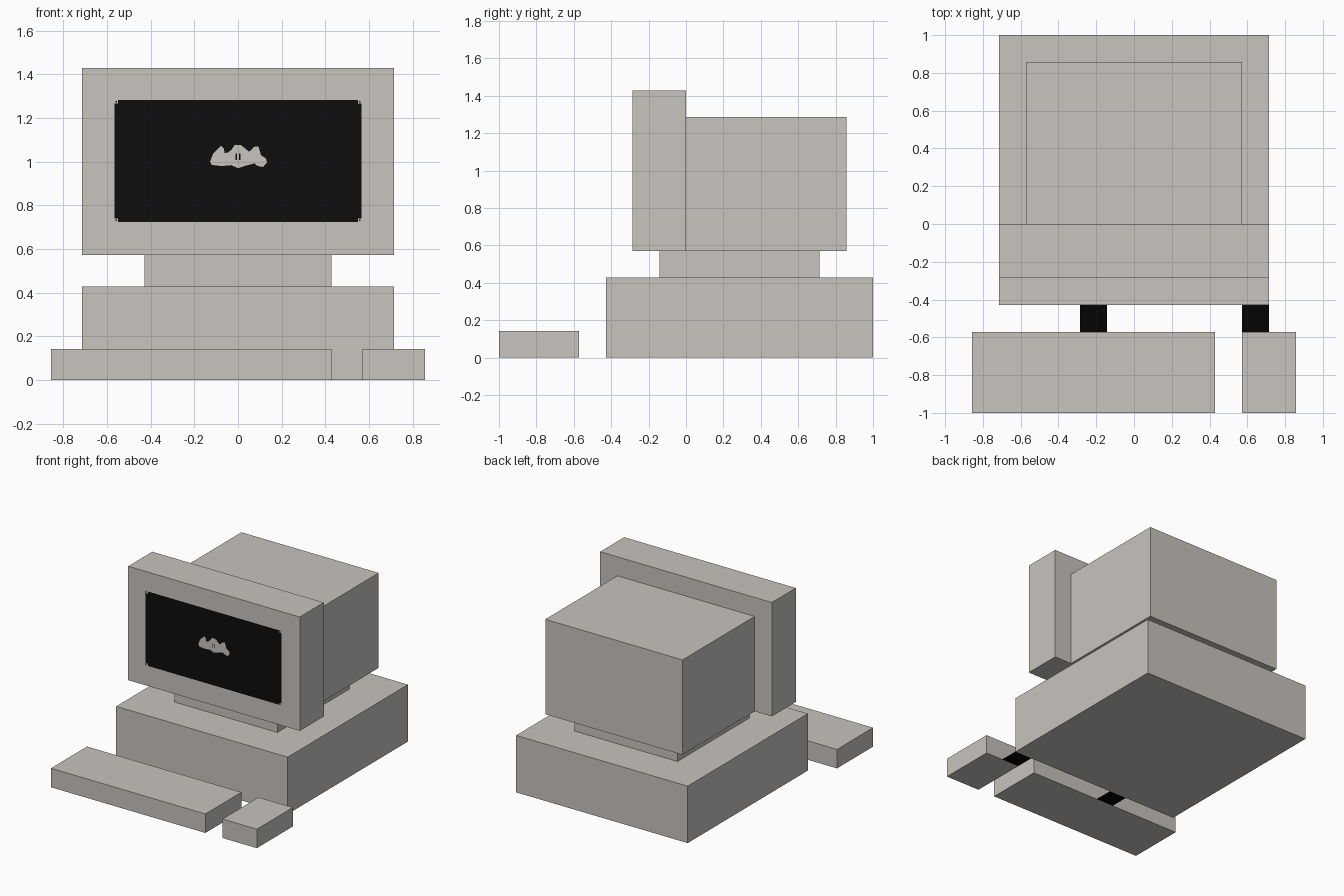
import bpy

if "Cube" in bpy.data.objects:
    bpy.data.objects.remove(bpy.data.objects["Cube"])

U = 1 / 7  # the model sits on a grid of sevenths


def material(name, rgb):
    m = bpy.data.materials.new(name)
    m.diffuse_color = (*rgb, 1)
    m.use_nodes = True
    m.node_tree.nodes["Principled BSDF"].inputs["Base Color"].default_value = m.diffuse_color
    return m


casing = material("warm_grey_casing", (0.578, 0.552, 0.515))
black = material("screen_black", (0.004, 0.004, 0.004))
cable_black = material("cable_black", (0.001, 0.001, 0.001))


def mesh_object(name, verts, faces, mat):
    me = bpy.data.meshes.new(name)
    me.from_pydata(verts, [], faces)
    me.materials.append(mat)
    ob = bpy.data.objects.new(name, me)
    bpy.context.collection.objects.link(ob)
    return ob


def box(name, x, y, z, mat=casing):
    """Box from (min, max) ranges in grid units."""
    v = [(a * U, b * U, c * U) for a in x for b in y for c in z]
    f = [(0, 1, 3, 2), (4, 6, 7, 5), (0, 4, 5, 1), (2, 3, 7, 6), (0, 2, 6, 4), (1, 5, 7, 3)]
    return mesh_object(name, v, f, mat)


def front_plate(name, outline, layer, mat):
    """Flat picture detail just in front of the monitor, from an (x, z) outline."""
    y = -2 * U - 0.0015 * layer
    ob = mesh_object(name, [(x, y, z) for x, z in outline], [tuple(range(len(outline)))], mat)
    if ob.data.polygons[0].normal.y > 0:
        ob.data.flip_normals()
    return ob


def rect(cx, cz, w, h):
    return [(cx - w / 2, cz - h / 2), (cx + w / 2, cz - h / 2),
            (cx + w / 2, cz + h / 2), (cx - w / 2, cz + h / 2)]


# Computer body and monitor
box("computer_case", (-5, 5), (-3, 7), (0, 3))
box("monitor_stand", (-3, 3), (-1, 5), (3, 4))
box("monitor_front", (-5, 5), (-2, 0), (4, 10))
box("monitor_back", (-4, 4), (0, 6), (4, 9))

# Keyboard, mouse and their flat cables
box("keyboard", (-6, 3), (-7, -4), (0, 1))
box("mouse", (4, 6), (-7, -4), (0, 1))
for name, x0 in (("keyboard_cable", -2), ("mouse_cable", 4)):
    box(name, (x0, x0 + 1), (-4, -3), (0, 0.01), cable_black)

# Screen with small corner marks
front_plate("screen", rect(-0.001, 1.003, 1.132, 0.56), 1, black)
for sx in (-1, 1):
    for sz in (-1, 1):
        cx, cz = sx * 0.557, 1.003 + sz * 0.271
        front_plate("corner_mark", rect(cx, cz, 0.016, 0.016), 2, casing)
        front_plate("corner_mark_centre", rect(cx, cz, 0.007, 0.007), 3, black)

# Cloud shape with two dark ticks
cloud = [(-.128, 1.0), (-.115, 1.035), (-.10, 1.052), (-.078, 1.073), (-.064, 1.058),
         (-.062, 1.04), (-.045, 1.042), (-.03, 1.055), (-.015, 1.077), (.012, 1.077),
         (.03, 1.063), (.05, 1.046), (.062, 1.055), (.072, 1.068), (.094, 1.07),
         (.105, 1.03), (.128, 1.015), (.133, .995), (.115, .976), (.09, .98),
         (.075, .992), (.04, .983), (.0, .97), (-.03, .984), (-.075, .98), (-.12, .985)]
front_plate("cloud", cloud, 2, casing)
for x in (-0.008, 0.008):
    front_plate("cloud_tick", rect(x, 1.022, 0.005, 0.03), 3, black)
